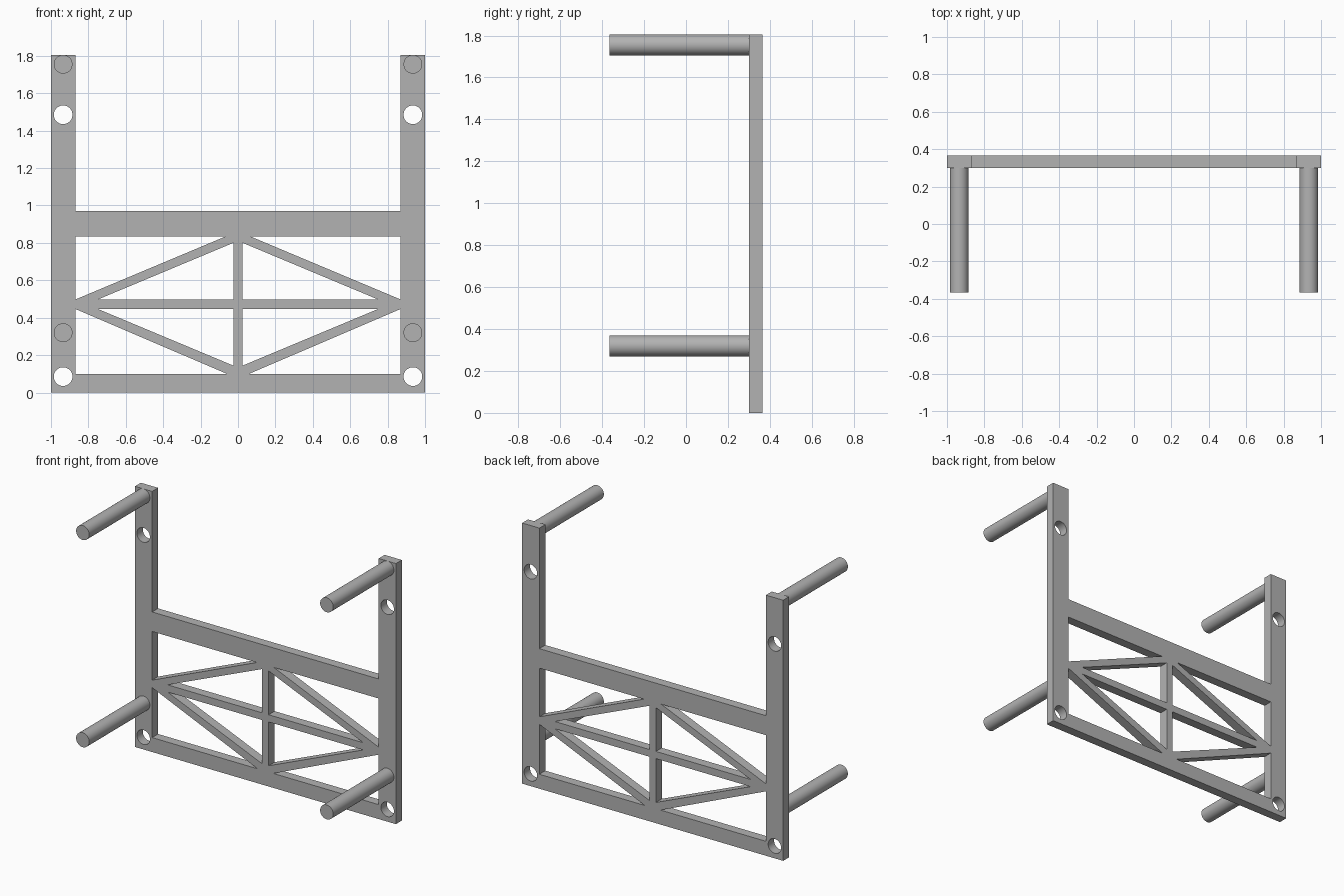
import bpy
from math import pi, cos, sin, radians

cube = bpy.data.objects.get("Cube")
if cube:
    bpy.data.objects.remove(cube, do_unlink=True)

grey = bpy.data.materials.new("plain grey")
grey.use_nodes = True
COLOUR = (0.45, 0.45, 0.45, 1)
grey.diffuse_color = COLOUR
grey.node_tree.nodes["Principled BSDF"].inputs["Base Color"].default_value = COLOUR

POST_X, RADIUS = 0.935, 0.05   # post centre line, radius of pins and holes
INNER = 0.868                  # inner edge of the posts
FRONT, BACK = 0.30, 0.365      # frame faces along y

# Flat frame profile: outline first, then the openings
loops = [[(-1, 0), (1, 0), (1, 1.805), (INNER, 1.805), (INNER, 0.97),
          (-INNER, 0.97), (-INNER, 1.805), (-1, 1.805)]]
for side in (-1, 1):
    # openings between the diagonal braces and the rails
    loops.append([(side * INNER, 0.835), (side * INNER, 0.498), (side * 0.065, 0.835)])
    loops.append([(side * INNER, 0.10), (side * INNER, 0.446), (side * 0.06, 0.10)])
    # openings inside the diamond, split by the cross bars
    loops.append([(side * 0.025, 0.497), (side * 0.75, 0.497), (side * 0.025, 0.80)])
    loops.append([(side * 0.025, 0.447), (side * 0.75, 0.447), (side * 0.025, 0.144)])
    # round holes through the posts
    for z in (0.085, 1.485):
        loops.append([(side * POST_X + RADIUS * cos(a * pi / 24),
                       z + RADIUS * sin(a * pi / 24)) for a in range(48)])

# Frame plate, extruded from the profile and turned upright
curve = bpy.data.curves.new("truss_frame", "CURVE")
curve.dimensions = "2D"
curve.fill_mode = "BOTH"
curve.extrude = (BACK - FRONT) / 2
for loop in loops:
    spline = curve.splines.new("POLY")
    spline.points.add(len(loop) - 1)
    for point, (x, z) in zip(spline.points, loop):
        point.co = (x, z, 0, 1)
    spline.use_cyclic_u = True
curve.materials.append(grey)
frame = bpy.data.objects.new("truss_frame", curve)
frame.rotation_euler.x = pi / 2
frame.location.y = (FRONT + BACK) / 2
bpy.context.collection.objects.link(frame)
bpy.ops.object.select_all(action="DESELECT")
frame.select_set(True)
bpy.context.view_layer.objects.active = frame
bpy.ops.object.convert(target="MESH")
bpy.ops.object.shade_smooth_by_angle(angle=radians(20))

# Round pins standing out from the front of the posts
for side, side_name in ((-1, "right"), (1, "left")):
    for z, level in ((0.32, "lower"), (1.755, "upper")):
        bpy.ops.mesh.primitive_cylinder_add(
            vertices=48, radius=RADIUS, depth=FRONT + BACK,
            location=(side * POST_X, (FRONT - BACK) / 2, z), rotation=(pi / 2, 0, 0))
        pin = bpy.context.object
        pin.name = f"{level}_{side_name}_pin"
        pin.data.materials.append(grey)
        bpy.ops.object.shade_smooth_by_angle(angle=radians(30))
